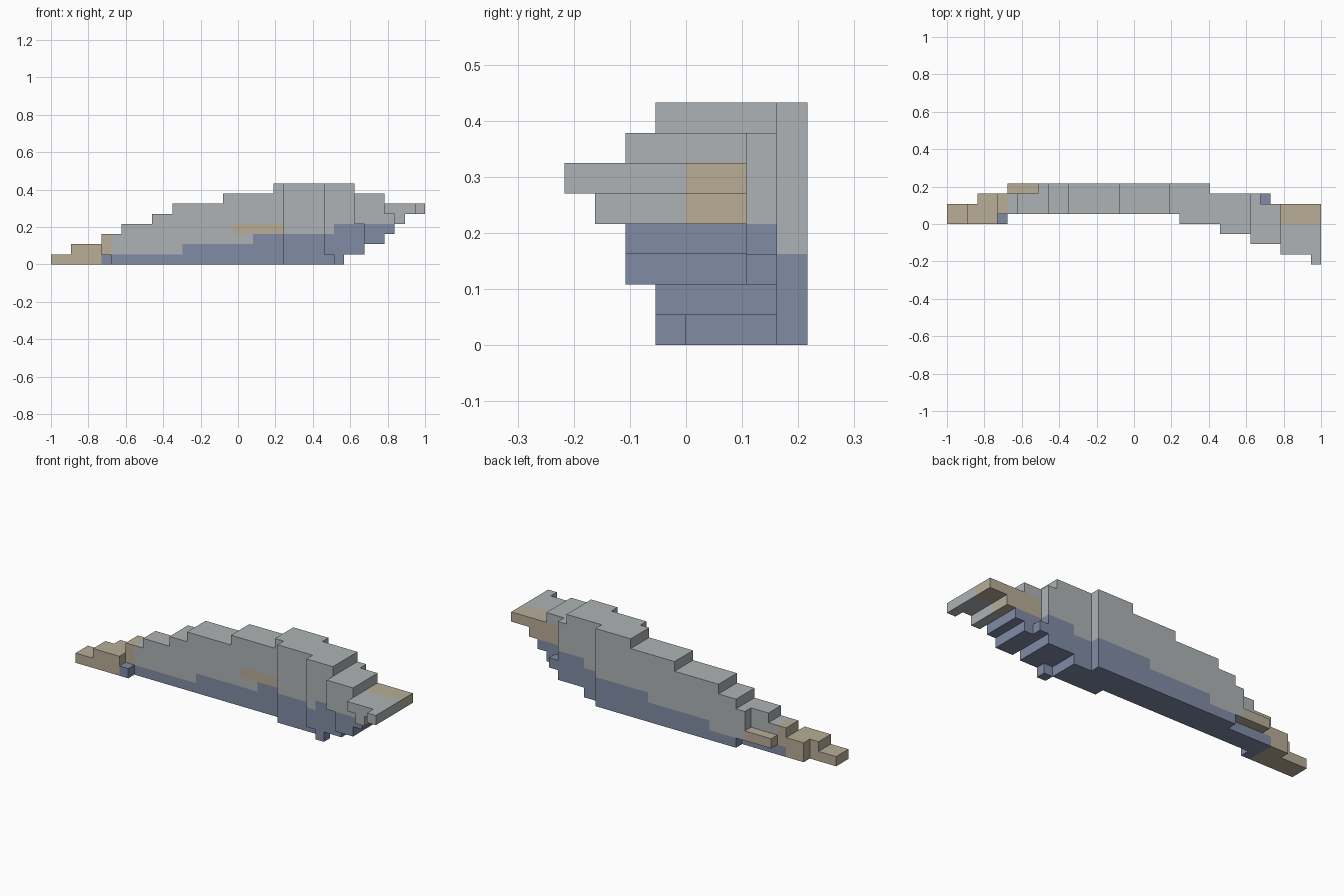
import bpy
import bmesh
from mathutils import Vector

cube = bpy.data.objects.get("Cube")
if cube:
    bpy.data.objects.remove(cube, do_unlink=True)

COLS, ROWS = 37, 8
UNIT = 2 / COLS


def make_material(name, color):
    mat = bpy.data.materials.new(name)
    mat.use_nodes = True
    mat.diffuse_color = color
    mat.node_tree.nodes["Principled BSDF"].inputs["Base Color"].default_value = color
    return mat


MATERIALS = [
    make_material("pale_grey", (0.42, 0.45, 0.46, 1)),
    make_material("sand", (0.48, 0.42, 0.31, 1)),
    make_material("slate_blue", (0.22, 0.26, 0.38, 1)),
]
GREY, SAND, BLUE = range(len(MATERIALS))


def cell_color(x, y, z):
    """Blue rises in steps along the base; sand covers both ends and a front patch."""
    blue_height = 1 + sum(x >= step for step in (13, 20, 28))
    if x < 5:
        return SAND
    if z < blue_height:
        return BLUE
    narrow_end = x < 6
    rear_ledge = x < 9 and y == 7 and z == 1
    front_patch = 18 <= x < 23 and y == 5 and z == 3
    wide_end = x >= 31 and y >= 4 and z < 6
    if narrow_end or rear_ledge or front_patch or wide_end:
        return SAND
    return GREY


# Blocks in grid cells: x range, y range, z range
parts = {
    "narrow_end": [(0, 2, 4, 6, 0, 1), (2, 5, 4, 6, 0, 2),
                   (3, 5, 6, 7, 0, 2), (5, 6, 5, 7, 0, 3)],
    "narrow_end_foot": [(5, 6, 4, 5, 0, 1)],
    "main_wall": [],
    "rear_plate": [],
    "front_buttress": [(23, 28, 4, 5, 0, 8), (27, 28, 3, 4, 1, 8),
                       (28, 30, 3, 7, 1, 8), (30, 31, 3, 7, 1, 7),
                       (30, 31, 2, 3, 4, 7)],
    "buttress_foot": [(28, 29, 3, 4, 0, 1)],
    "wide_end": [(31, 33, 2, 6, 2, 7), (33, 34, 2, 6, 3, 5),
                 (34, 35, 1, 6, 4, 5), (33, 37, 1, 6, 5, 6),
                 (36, 37, 0, 1, 5, 6)],
    "rear_peg": [(31, 32, 6, 7, 2, 3)],
}

# Stepped wall: every layer starts further along
for z, start in enumerate((6, 6, 6, 7, 10, 12, 17, 22)):
    parts["main_wall"].append((start, 28, 5, 7, z, z + 1))
    rear_start = 6 if z == 1 else max(start, 10 if z == 0 else 9)
    parts["rear_plate"].append((rear_start, 26, 7, 8, z, z + 1))


def cells_of(blocks):
    return {(x, y, z)
            for xa, xb, ya, yb, za, zb in blocks
            for x in range(xa, xb) for y in range(ya, yb) for z in range(za, zb)}


cells = {name: cells_of(blocks) for name, blocks in parts.items()}
filled = set().union(*cells.values())


def build_part(name, part_cells):
    """Skin the exposed sides of a part and merge them into large flat faces."""
    bm = bmesh.new()
    origin = Vector((COLS / 2, ROWS / 2, 0))
    for cell in sorted(part_cells):
        center = Vector(cell) + Vector((0.5, 0.5, 0.5))
        for axis in range(3):
            for sign in (-1, 1):
                n = Vector((0, 0, 0))
                n[axis] = sign
                if tuple(int(c + d) for c, d in zip(cell, n)) in filled:
                    continue
                u = Vector((0, 0, 0))
                u[(axis + 1) % 3] = 0.5
                v = n.cross(u)
                middle = center + n / 2 - origin
                corners = (-u - v, u - v, u + v, v - u)
                face = bm.faces.new([bm.verts.new((middle + c) * UNIT) for c in corners])
                face.material_index = cell_color(*cell)
    bmesh.ops.remove_doubles(bm, verts=bm.verts[:], dist=UNIT / 100)
    bmesh.ops.dissolve_limit(bm, angle_limit=0.01, verts=bm.verts[:],
                             edges=bm.edges[:], delimit={"MATERIAL"})
    mesh = bpy.data.meshes.new(name)
    bm.to_mesh(mesh)
    bm.free()
    for mat in MATERIALS:
        mesh.materials.append(mat)
    bpy.context.collection.objects.link(bpy.data.objects.new(name, mesh))


for name, part_cells in cells.items():
    build_part(name, part_cells)
